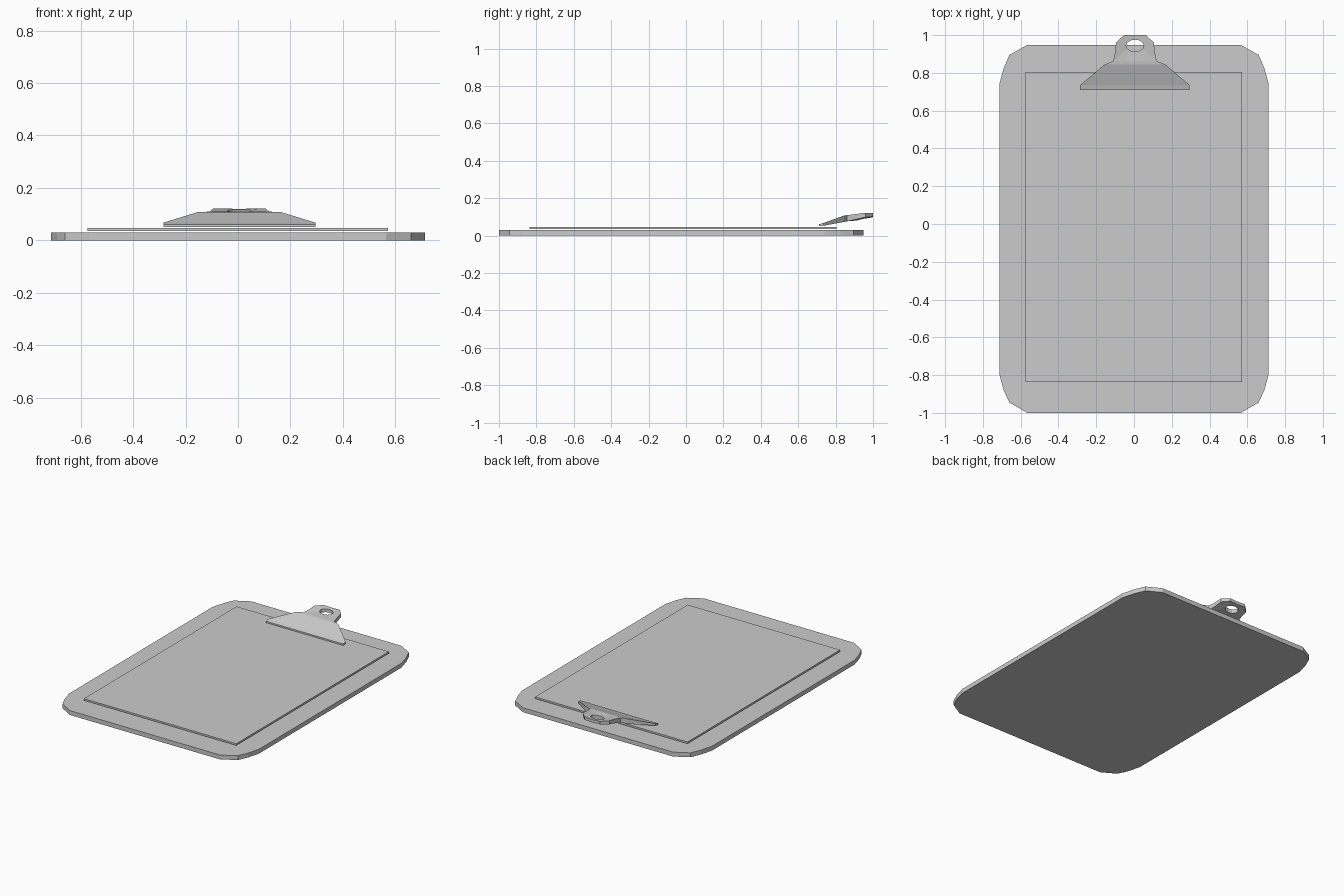
import bpy, bmesh, math

if "Cube" in bpy.data.objects:
    bpy.data.objects.remove(bpy.data.objects["Cube"])


def finish(name, bm):
    bmesh.ops.recalc_face_normals(bm, faces=bm.faces[:])
    mesh = bpy.data.meshes.new(name)
    bm.to_mesh(mesh)
    bm.free()
    obj = bpy.data.objects.new(name, mesh)
    bpy.context.collection.objects.link(obj)
    return obj


def slab(name, outline, z0, z1):
    bm = bmesh.new()
    face = bm.faces.new([bm.verts.new((x, y, z0)) for x, y in outline])
    new = bmesh.ops.extrude_face_region(bm, geom=[face], use_keep_orig=True)["geom"]
    verts = [g for g in new if isinstance(g, bmesh.types.BMVert)]
    bmesh.ops.translate(bm, verts=verts, vec=(0, 0, z1 - z0))
    return finish(name, bm)


def lerp(y, pts):
    for (a, za), (b, zb) in zip(pts, pts[1:]):
        if y <= b:
            break
    return za + (zb - za) * (y - a) / (b - a)


# Board with faceted rounded corners
right = [(0.565, -1.0), (0.66, -0.945), (0.69, -0.88), (0.713, -0.795),
         (0.713, 0.74), (0.69, 0.825), (0.66, 0.895), (0.565, 0.948)]
slab("board", right + [(-x, y) for x, y in reversed(right)], 0, 0.03)

# Paper stack
slab("paper", [(-0.575, -0.837), (0.573, -0.837), (0.573, 0.805), (-0.575, 0.805)],
     0.035, 0.047)

# Clip: flared wings plus a neck with a hanging hole
TOP = [(0.71, 0.060), (0.735, 0.067), (0.845, 0.107), (1.0, 0.127)]
BOTTOM = [(0.71, 0.050), (0.735, 0.053), (0.845, 0.073), (1.0, 0.107)]
ROWS = [(0.71, 0.29), (0.735, 0.29), (0.845, 0.16), (0.862, 0.115)]
fractions = (-1, -0.52, 0, 0.52, 1)

grid = [[(w * f, y) for f in fractions] for y, w in ROWS]
quads = [(a[i], a[i + 1], b[i + 1], b[i])
         for a, b in zip(grid, grid[1:]) for i in range(4)]

base = grid[-1]
side = [(0.105, 0.91), (0.1, 0.96), (0.058, 1.0)]
outer = base[2:] + side + [(0, 1.0)] + [(-x, y) for x, y in reversed(side)] + base[:2]
hole = [(0.047 * math.sin(math.tau * i / 12), 0.944 - 0.032 * math.cos(math.tau * i / 12))
        for i in range(12)]
quads += [(outer[i], outer[(i + 1) % 12], hole[(i + 1) % 12], hole[i]) for i in range(12)]

bm = bmesh.new()
layers = ({}, {})


def vert(p, k):
    if p not in layers[k]:
        x, y = p
        # The neck is slightly dished along its middle
        dip = 0.008 * max(0, 1 - (x / 0.1) ** 2) * min(1, max(0, (y - 0.86) / 0.06))
        layers[k][p] = bm.verts.new((x + 0.005, y, lerp(y, (TOP, BOTTOM)[k]) - dip))
    return layers[k][p]


edges = set()
for q in quads:
    bm.faces.new([vert(p, 0) for p in q])
    bm.faces.new([vert(p, 1) for p in reversed(q)])
    edges.update((q[i], q[(i + 1) % 4]) for i in range(4))
# Rim walls along the open edges
for a, b in sorted(edges):
    if (b, a) not in edges:
        bm.faces.new([vert(b, 0), vert(a, 0), vert(a, 1), vert(b, 1)])
finish("clip", bm)
